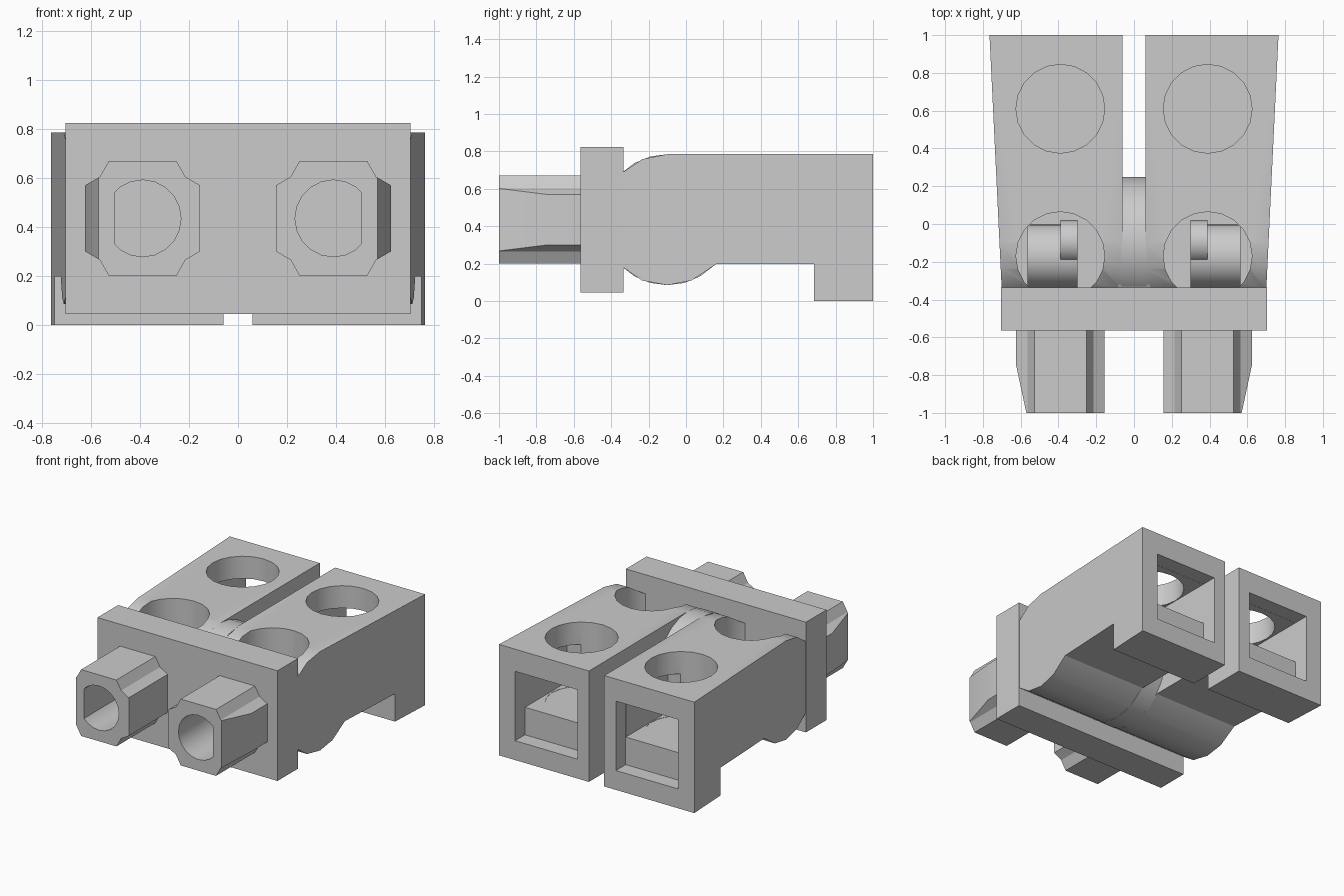
import bpy, bmesh
from math import pi
from mathutils import Matrix, Vector

cube = bpy.data.objects.get("Cube")
if cube:
    bpy.data.objects.remove(cube, do_unlink=True)

grey = bpy.data.materials.new("plain grey")
grey.use_nodes = True
grey.diffuse_color = (0.6, 0.6, 0.6, 1)
grey.node_tree.nodes["Principled BSDF"].inputs["Base Color"].default_value = (0.6, 0.6, 0.6, 1)


def finish(name, bm):
    bmesh.ops.recalc_face_normals(bm, faces=bm.faces)
    mesh = bpy.data.meshes.new(name)
    bm.to_mesh(mesh)
    bm.free()
    mesh.materials.append(grey)
    obj = bpy.data.objects.new(name, mesh)
    bpy.context.collection.objects.link(obj)
    return obj


def box(name, x, y, z):
    bm = bmesh.new()
    size = [b - a for a, b in (x, y, z)]
    mid = [(a + b) / 2 for a, b in (x, y, z)]
    bmesh.ops.create_cube(bm, size=1, matrix=Matrix.Translation(mid) @ Matrix.Diagonal(size + [1]))
    return finish(name, bm)


def cylinder(name, center, radius, length, axis="Z", sides=20):
    turn = {"X": Matrix.Rotation(pi / 2, 4, "Y"), "Y": Matrix.Rotation(pi / 2, 4, "X"),
            "Z": Matrix.Identity(4)}[axis]
    bm = bmesh.new()
    bmesh.ops.create_cone(bm, cap_ends=True, segments=sides, radius1=radius, radius2=radius,
                          depth=length, matrix=Matrix.Translation(center) @ turn)
    return finish(name, bm)


def prism(points, offset):
    bm = bmesh.new()
    face = bm.faces.new([bm.verts.new(p) for p in points])
    extruded = bmesh.ops.extrude_face_region(bm, geom=[face])
    far = [v for v in extruded["geom"] if isinstance(v, bmesh.types.BMVert)]
    bmesh.ops.translate(bm, verts=far, vec=offset)
    return bm


def select(obj):
    bpy.ops.object.select_all(action="DESELECT")
    obj.select_set(True)
    bpy.context.view_layer.objects.active = obj


def cut(obj, cutter):
    select(obj)
    mod = obj.modifiers.new("cut", "BOOLEAN")
    mod.operation, mod.solver, mod.object = "DIFFERENCE", "EXACT", cutter
    bpy.ops.object.modifier_apply(modifier=mod.name)
    bpy.data.objects.remove(cutter, do_unlink=True)


def smooth(obj):
    select(obj)
    bpy.ops.object.shade_smooth_by_angle(angle=pi / 6)


def mirror(obj):
    select(obj)
    mod = obj.modifiers.new("mirror", "MIRROR")
    mod.use_mirror_merge = False
    bpy.ops.object.modifier_apply(modifier=mod.name)
    smooth(obj)


CX = 0.39  # centre line of each half

# Terminal blocks: rounded nose, flat top, rear foot, tapered outer wall
outline = [(-0.45, 0.435), (-0.42, 0.57), (-0.35, 0.68), (-0.235, 0.758), (-0.1, 0.785),
           (1, 0.785), (1, 0), (0.685, 0), (0.685, 0.197), (0.16, 0.197),
           (0.03, 0.11), (-0.1, 0.085), (-0.235, 0.11), (-0.35, 0.19), (-0.42, 0.3)]
bm = prism([(0.06, y, z) for y, z in outline], (0.6, 0, 0))
for v in bm.verts:
    if v.co.x > 0.3:
        v.co.x = 0.765 - 0.048 * (1 - v.co.y)
block = finish("terminal_block", bm)

# Screw wells, then the rear opening with its raised step
cut(block, cylinder("rear_well", (CX, 0.61, 0.68), 0.235, 0.7))
cut(block, cylinder("front_well", (CX, -0.17, 0.65), 0.235, 0.7))
cut(block, box("rear_tunnel", (0.152, 0.637), (0.42, 1.1), (0.332, 0.627)))
cut(block, box("rear_opening", (0.151, 0.638), (0.89, 1.1), (0.137, 0.628)))
mirror(block)

# Rollers inside the front wells
for name, x, y, radius, width in (("well_roller", 0.432, -0.17, 0.17, 0.266),
                                  ("well_tab", 0.345, -0.095, 0.115, 0.09)):
    z = 0.33 if width > 0.2 else 0.43
    mirror(cylinder(name, (x, y, z), radius, width, "X", 24))

# Disc and hub that join the two blocks
smooth(cylinder("joining_disc", (0, -0.1, 0.435), 0.35, 0.13, "X", 24))
smooth(cylinder("joining_hub", (0, -0.2, 0.46), 0.27, 0.17, "X", 24))

# Front flange plate
box("flange_plate", (-0.705, 0.705), (-0.565, -0.335), (0.045, 0.825))

# Wire sockets: square tubes with notched corners and a sloped outer wall
corner = [(0.235, 0.135), (0.175, 0.17), (0.138, 0.235)]
ring = []
for sx, sz in ((1, 1), (-1, 1), (-1, -1), (1, -1)):
    part = corner if sx * sz > 0 else corner[::-1]
    ring += [(CX + sx * x, -1, 0.435 + sz * z) for x, z in part]
bm = prism(ring, (0, 0.5, 0))
bmesh.ops.recalc_face_normals(bm, faces=bm.faces)
sliced = bmesh.ops.bisect_plane(bm, geom=bm.verts[:] + bm.edges[:] + bm.faces[:],
                                plane_co=(0.57, -1, 0.4), plane_no=Vector((0.28, -0.06, 0)),
                                clear_outer=True)
edges = [e for e in sliced["geom_cut"] if isinstance(e, bmesh.types.BMEdge)]
bmesh.ops.holes_fill(bm, edges=edges)
socket = finish("wire_socket", bm)
bore = cylinder("socket_bore", (CX, -0.83, 0.435), 0.157, 0.6, "Y")
cut(bore, box("bore_flat", (0.505, 0.8), (-1.4, 0), (0, 1)))
cut(socket, bore)
mirror(socket)
